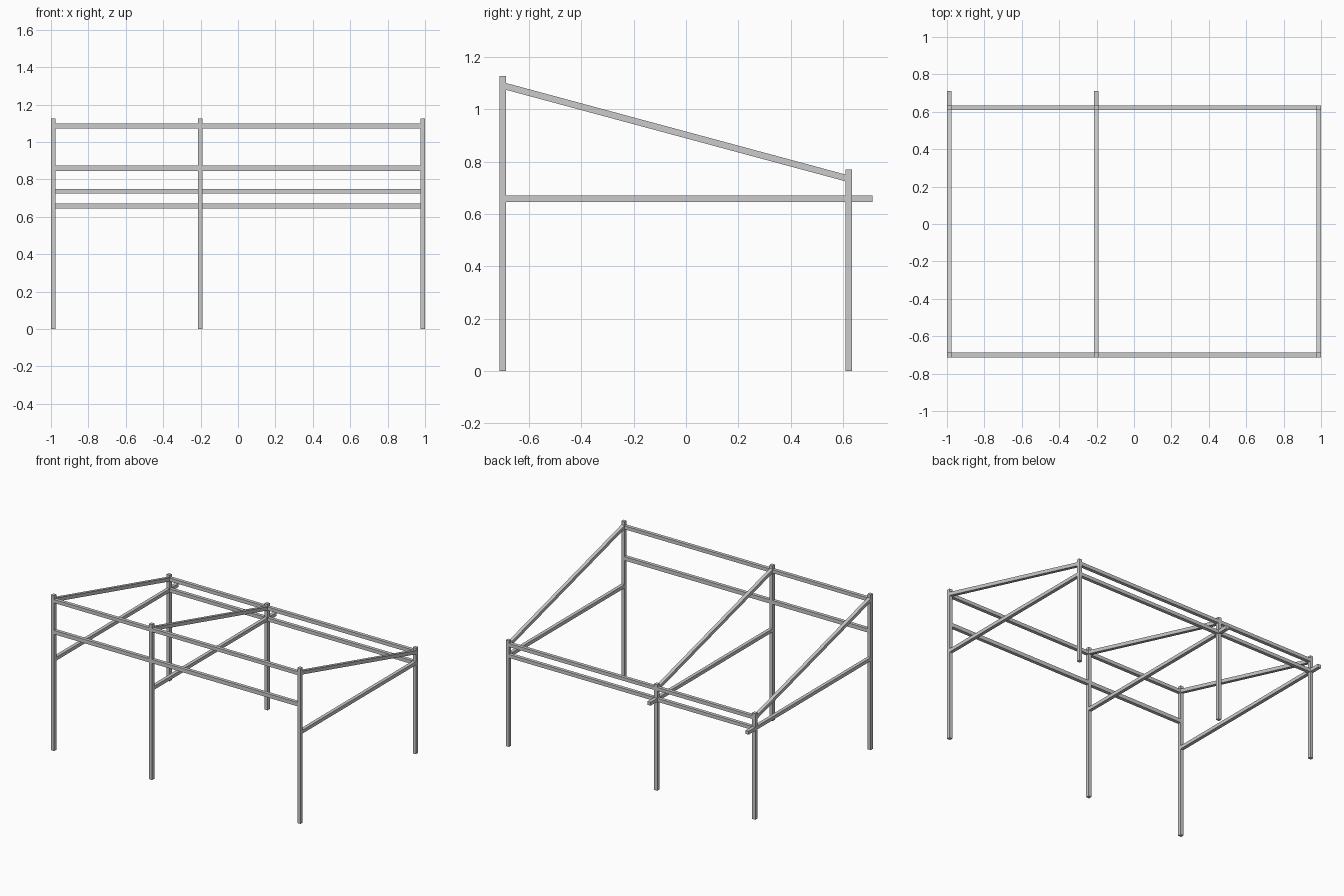
import bpy
from mathutils import Vector

if "Cube" in bpy.data.objects:
    bpy.data.objects.remove(bpy.data.objects["Cube"])

W = 0.025                       # square bar section
XS = {"left": -0.9875, "middle": -0.2015, "right": 0.9875}
YF, YB = -0.70, 0.622           # front and back post rows
H_FRONT, H_BACK = 1.126, 0.769


def bar(name, a, b, height=W):
    """Square bar running from point a to point b."""
    a, b = Vector(a), Vector(b)
    d = b - a
    bpy.ops.mesh.primitive_cube_add(size=1, location=(a + b) / 2)
    ob = bpy.context.object
    ob.name = name
    # local axes: posts along z, cross rails along x, side bars along y
    if abs(d.z) > 0.99 * d.length:
        ob.scale = (W, W, d.length)
    elif abs(d.x) > abs(d.y):
        ob.scale = (d.length, W, height)
    else:
        ob.scale = (W, d.length, height)
        ob.rotation_euler = Vector((0, 1, 0)).rotation_difference(d).to_euler()
    return ob


for side, x in XS.items():
    # upright posts
    bar(f"{side}_front_post", (x, YF, 0), (x, YF, H_FRONT))
    bar(f"{side}_back_post", (x, YB, 0), (x, YB, H_BACK))
    # sloping roof beam between the posts
    bar(f"{side}_sloped_beam", (x, YF + 0.008, 1.088), (x, YB - 0.008, 0.736))
    # level side rail; left and middle ones stick out past the back posts
    end = YB if side == "right" else 0.712
    bar(f"{side}_side_rail", (x, YF, 0.6585), (x, end, 0.6585))

# long rails across the width
for name, y, z, h in (("front_top_rail", YF, 1.085, W),
                      ("front_lower_rail", YF, 0.86, 0.028),
                      ("back_top_rail", YB, 0.737, W),
                      ("back_lower_rail", YB, 0.6575, W)):
    bar(name, (XS["left"], y, z), (XS["right"], y, z), h)
